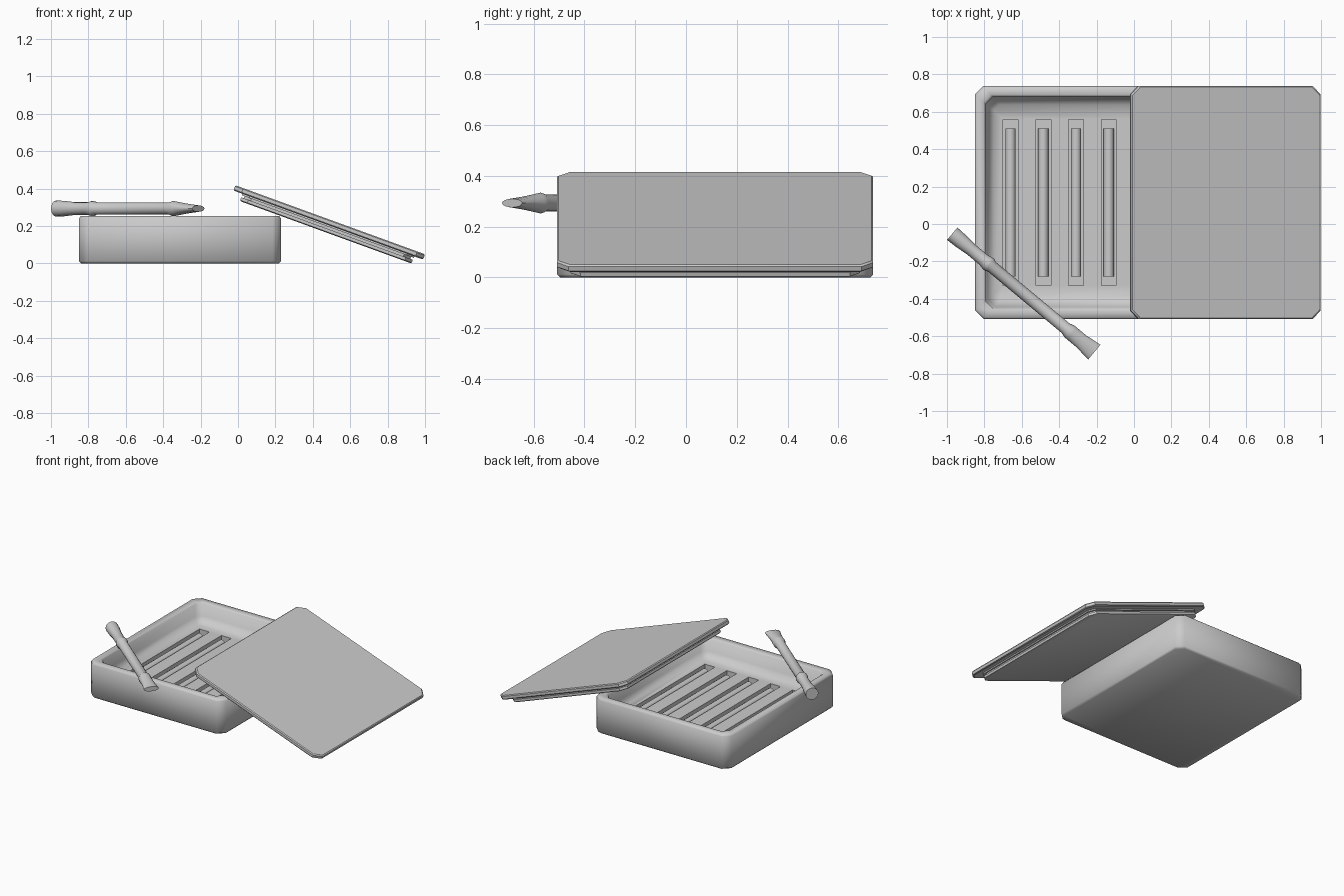
import bpy, bmesh, math
from mathutils import Matrix, Vector

if "Cube" in bpy.data.objects:
    bpy.data.objects.remove(bpy.data.objects["Cube"])


def skin(name, rings, matrix, angle):
    """Closed solid skinned through a stack of equal-sized rings."""
    bm = bmesh.new()
    loops = [[bm.verts.new(p) for p in ring] for ring in rings]
    n = len(loops[0])
    for a, b in zip(loops, loops[1:]):
        for i in range(n):
            j = (i + 1) % n
            bm.faces.new((a[i], a[j], b[j], b[i]))
    bm.faces.new(loops[0][::-1])
    bm.faces.new(loops[-1])
    bmesh.ops.recalc_face_normals(bm, faces=bm.faces)
    mesh = bpy.data.meshes.new(name)
    bm.to_mesh(mesh)
    bm.free()
    ob = bpy.data.objects.new(name, mesh)
    bpy.context.collection.objects.link(ob)
    ob.matrix_world = matrix
    smooth(ob, angle)
    return ob


def smooth(ob, angle):
    bpy.ops.object.select_all(action='DESELECT')
    bpy.context.view_layer.objects.active = ob
    ob.select_set(True)
    bpy.ops.object.shade_smooth_by_angle(angle=math.radians(angle))


def octagon(hx, hy, z, c):
    """Rectangle with cut corners."""
    q = [(hx, hy - c), (hx - c, hy), (c - hx, hy), (-hx, hy - c),
         (-hx, c - hy), (c - hx, -hy), (hx - c, -hy), (hx, c - hy)]
    return [(x, y, z) for x, y in q]


def tray(name, hx, hy, levels, matrix, angle):
    return skin(name, [octagon(hx - i, hy - i, z, c) for i, z, c in levels], matrix, angle)


def rod(name, sections, matrix, n=16):
    """Elliptical sections (distance, half width, half height) along local x."""
    rings = [[(d, w * math.cos(t), h * math.sin(t))
              for t in [2 * math.pi * k / n for k in range(n)]]
             for d, w, h in sections]
    return skin(name, rings, matrix, 35)


CX, CY = -0.31, 0.115
slots = [CX + 0.175 * k for k in range(-2, 3)]

# open box: outside wall, rim, inside wall, floor (inset, z, corner cut)
box = tray("box", 0.54, 0.6225, [
    (0.012, 0.0, 0.045), (0.0, 0.012, 0.045), (0.0, 0.24, 0.045), (0.008, 0.252, 0.045),
    (0.046, 0.252, 0.04), (0.056, 0.243, 0.04), (0.066, 0.16, 0.04), (0.10, 0.12, 0.03)],
    Matrix.Translation((CX, CY, 0)), 50)

# slots cut in the floor
bm = bmesh.new()
for x in slots:
    bmesh.ops.create_cube(bm, size=1, matrix=Matrix.Translation((x, CY, 0.12))
                          @ Matrix.Diagonal((0.08, 0.89, 0.11, 1)))
mesh = bpy.data.meshes.new("slot_cutter")
bm.to_mesh(mesh)
bm.free()
cutter = bpy.data.objects.new("slot_cutter", mesh)
bpy.context.collection.objects.link(cutter)
cutter.hide_render = True
mod = box.modifiers.new("slots", 'BOOLEAN')
mod.operation, mod.solver, mod.object = 'DIFFERENCE', 'EXACT', cutter
bpy.context.view_layer.objects.active = box
while box.modifiers[0] != mod:
    bpy.ops.object.modifier_apply(modifier=box.modifiers[0].name)
bpy.ops.object.modifier_apply(modifier=mod.name)
bpy.data.objects.remove(cutter)
smooth(box, 50)

# sticks lying in the slots
for k, x in enumerate(slots):
    m = Matrix.Translation((x, CY - 0.395, 0.092)) @ Matrix.Rotation(math.pi / 2, 4, 'Z')
    rod(f"stick_{k + 1}", [(0, 0.027, 0.027), (0.79, 0.027, 0.027)], m)

# lid leaning on the box rim, with a recessed neck and inner lip
lid = tray("lid", 0.54, 0.6225, [
    (0.006, 0.0, 0.045), (0.0, -0.006, 0.045), (0.0, -0.024, 0.045), (0.006, -0.03, 0.045),
    (0.05, -0.03, 0.04), (0.05, -0.038, 0.04), (0.066, -0.038, 0.04), (0.066, -0.05, 0.04),
    (0.052, -0.05, 0.04), (0.052, -0.066, 0.04), (0.058, -0.071, 0.04)],
    Matrix.Translation((0.493, CY, 0.233)) @ Matrix.Rotation(math.radians(20), 4, 'Y'), 35)

# loose brush across the front left corner: flared grip, collar, shaft, flat tip
rod("brush", [
    (0.0, 0.043, 0.043), (0.06, 0.041, 0.041), (0.13, 0.034, 0.034), (0.22, 0.034, 0.034),
    (0.245, 0.040, 0.040), (0.262, 0.040, 0.040), (0.275, 0.033, 0.033),
    (0.79, 0.033, 0.033), (0.815, 0.041, 0.041), (0.835, 0.041, 0.038),
    (0.90, 0.041, 0.028), (0.989, 0.0515, 0.017)],
    Matrix.Translation((-0.972, -0.052, 0.293)) @ Matrix.Rotation(math.radians(-39.8), 4, 'Z'))
